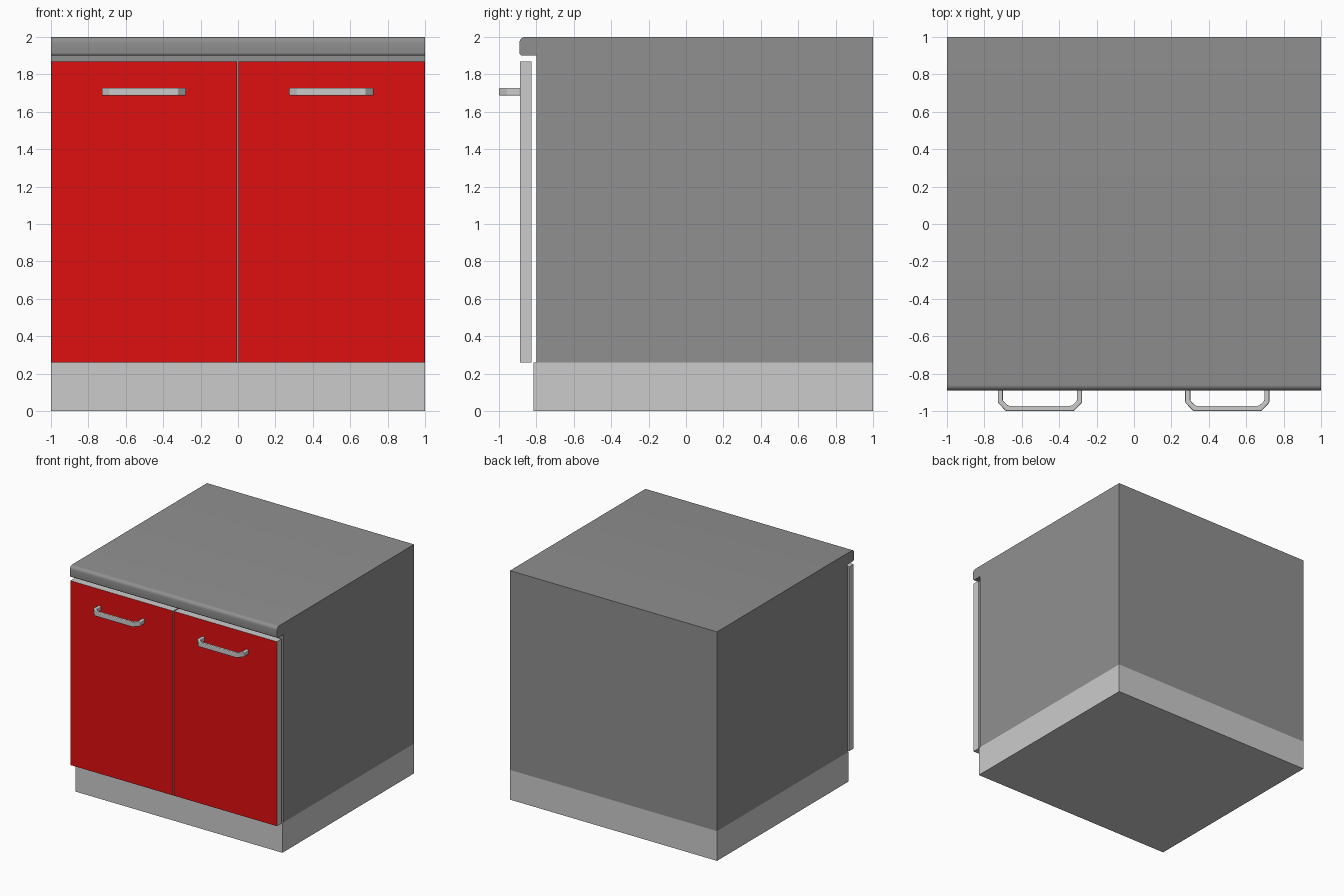
import bpy, bmesh, math
from mathutils import Vector

if "Cube" in bpy.data.objects:
    bpy.data.objects.remove(bpy.data.objects["Cube"])


def material(name, rgb):
    m = bpy.data.materials.new(name)
    m.diffuse_color = (*rgb, 1)
    m.use_nodes = True
    m.node_tree.nodes["Principled BSDF"].inputs["Base Color"].default_value = m.diffuse_color
    return m


red = material("red_front", (0.74, 0.005, 0.005))
dark = material("dark_grey", (0.277, 0.277, 0.277))
light = material("light_grey", (0.604, 0.604, 0.604))


def prism(name, points, offset, mats):
    """Closed prism: a polygon of 3D points pushed along offset."""
    bm = bmesh.new()
    face = bm.faces.new([bm.verts.new(p) for p in points])
    res = bmesh.ops.extrude_face_region(bm, geom=[face], use_keep_orig=True)
    verts = [v for v in res["geom"] if isinstance(v, bmesh.types.BMVert)]
    bmesh.ops.translate(bm, verts=verts, vec=Vector(offset))
    bmesh.ops.recalc_face_normals(bm, faces=bm.faces)
    me = bpy.data.meshes.new(name)
    bm.to_mesh(me)
    bm.free()
    for m in mats:
        me.materials.append(m)
    ob = bpy.data.objects.new(name, me)
    bpy.context.collection.objects.link(ob)
    return ob


def box(name, x0, x1, y0, y1, z0, z1, mats):
    pts = [(x0, y0, z0), (x1, y0, z0), (x1, y1, z0), (x0, y1, z0)]
    return prism(name, pts, (0, 0, z1 - z0), mats)


def arc(cy, cz, r, a0, a1, n=6):
    angles = [math.radians(a0 + (a1 - a0) * i / n) for i in range(n + 1)]
    return [(cy + r * math.cos(a), cz + r * math.sin(a)) for a in angles]


# Plinth
box("plinth", -1, 1, -0.815, 1, 0, 0.26, [light])

# Carcass and worktop share one side profile with a rounded front lip
profile = [(1, 0.26), (1, 2)]
profile += arc(-0.86, 1.97, 0.03, 90, 180)
profile += arc(-0.875, 1.915, 0.015, 180, 270, 4)
profile += [(-0.80, 1.90), (-0.80, 0.26)]
body = prism("carcass_with_worktop", [(-1, y, z) for y, z in profile], (2, 0, 0), [dark])
bpy.context.view_layer.objects.active = body
body.select_set(True)
bpy.ops.object.shade_smooth_by_angle(angle=math.radians(35))
body.select_set(False)

# Bracket handle outline seen from above: outer loop, then inner loop
outer = [(-0.225, -0.885), (-0.225, -0.955), (-0.182, -1.0)]
inner = [(-0.198, -0.885), (-0.198, -0.945), (-0.170, -0.972)]


def both_sides(half):
    return half + [(-x, y) for x, y in reversed(half)]


outline = both_sides(outer) + both_sides(inner)[::-1]

# Doors with red fronts and handles
for side, x0 in (("left", -0.998), ("right", 0.004)):
    door = box(side + "_door", x0, x0 + 0.993, -0.888, -0.825, 0.26, 1.87, [light, red])
    for p in door.data.polygons:
        if p.normal.y < -0.9:
            p.material_index = 1

    cx = x0 + 0.495
    handle = prism(side + "_handle", [(cx + x, y, 1.686) for x, y in outline],
                   (0, 0, 0.042), [light])
    for p in handle.data.polygons:
        p.use_smooth = True
    bevel = handle.modifiers.new("soft_edges", 'BEVEL')
    bevel.width = 0.007
    bevel.segments = 2
    bevel.limit_method = 'ANGLE'
    bevel.angle_limit = math.radians(40)
    bevel.harden_normals = True
